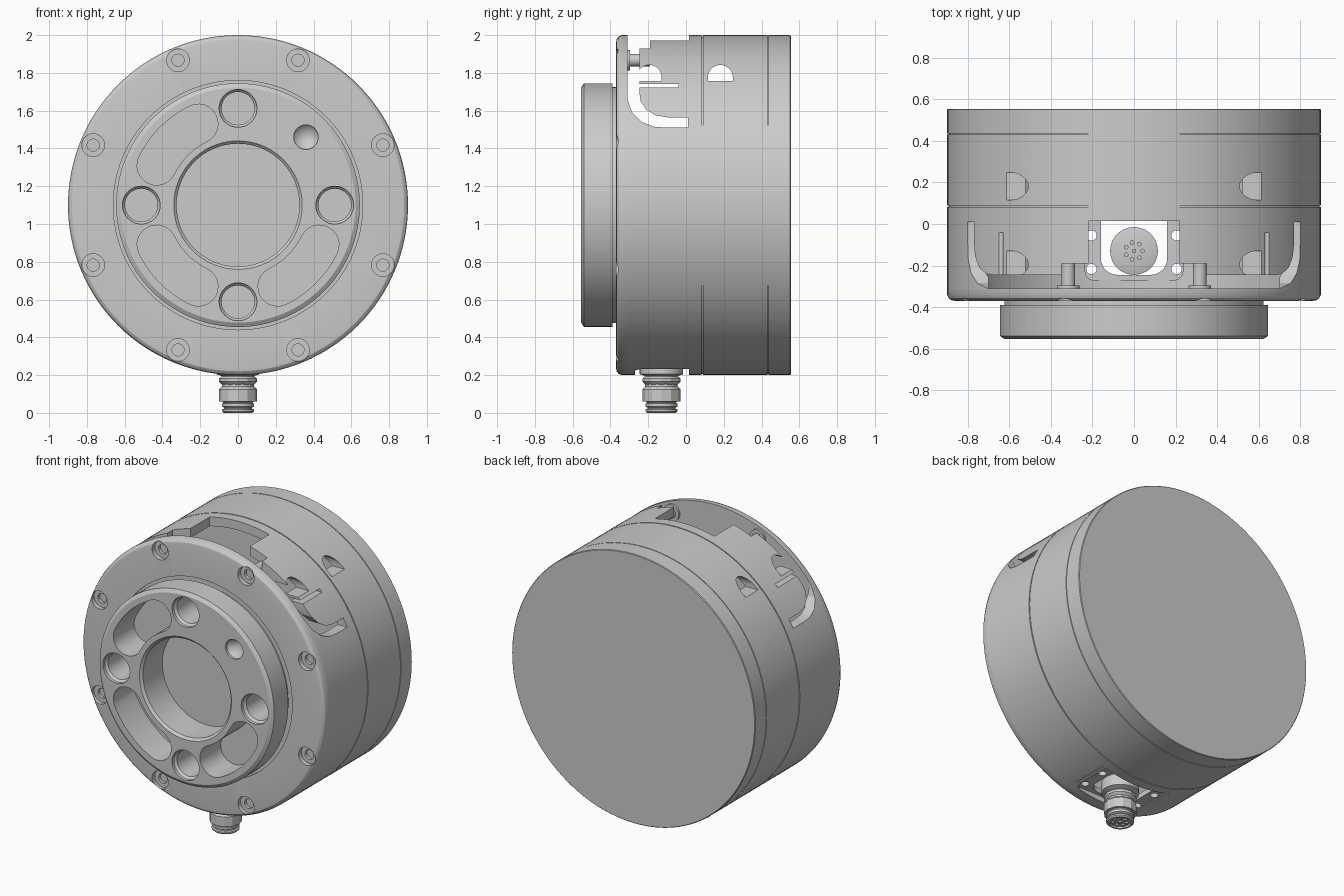
import bpy, bmesh
from math import sin, cos, pi, radians
from mathutils import Vector

if "Cube" in bpy.data.objects:
    bpy.data.objects.remove(bpy.data.objects["Cube"])

CZ = 1.1   # height of the main axis


def finish(name, bm):
    bmesh.ops.remove_doubles(bm, verts=bm.verts, dist=1e-5)
    bmesh.ops.recalc_face_normals(bm, faces=bm.faces)
    me = bpy.data.meshes.new(name)
    bm.to_mesh(me)
    bm.free()
    ob = bpy.data.objects.new(name, me)
    bpy.context.collection.objects.link(ob)
    return ob


def lathe(name, prof, axis='y', at=(0, 0, CZ), seg=128):
    """Closed profile of (position along axis, radius) turned round an axis."""
    bm = bmesh.new()
    o = Vector(at)
    rings = []
    for i in range(seg):
        a = 2 * pi * i / seg
        rings.append([bm.verts.new(o + (Vector((r * cos(a), t, r * sin(a))) if axis == 'y'
                                        else Vector((r * cos(a), r * sin(a), t)))) for t, r in prof])
    n = len(prof)
    for i in range(seg):
        A, B = rings[i], rings[(i + 1) % seg]
        for j in range(n):
            k = (j + 1) % n
            if prof[j][1] > 0 or prof[k][1] > 0:
                bm.faces.new((A[j], A[k], B[k], B[j]))
    return finish(name, bm)


def rod(name, r, lo, hi, axis='y', at=(0, 0, CZ), seg=32):
    return lathe(name, [(lo, 0), (lo, r), (hi, r), (hi, 0)], axis, at, seg)


def prism(name, pts, lo, hi, plane):
    """2D outline in a plane, extruded along the remaining axis."""
    put = {'xz': lambda p, t: (p[0], t, p[1]),
           'yz': lambda p, t: (t, p[0], p[1]),
           'xy': lambda p, t: (p[0], p[1], t)}[plane]
    bm = bmesh.new()
    A = [bm.verts.new(put(p, lo)) for p in pts]
    B = [bm.verts.new(put(p, hi)) for p in pts]
    bm.faces.new(A)
    bm.faces.new(B)
    for i in range(len(pts)):
        j = (i + 1) % len(pts)
        bm.faces.new((A[i], A[j], B[j], B[i]))
    return finish(name, bm)


def cut(ob, cutters):
    bpy.context.view_layer.objects.active = ob
    for c in cutters:
        m = ob.modifiers.new('cut', 'BOOLEAN')
        m.operation, m.solver, m.object = 'DIFFERENCE', 'EXACT', c
        bpy.ops.object.modifier_apply(modifier=m.name)
        bpy.data.objects.remove(c)


def polar(r, deg):
    return r * cos(radians(deg)), CZ + r * sin(radians(deg))


def arc(cx, cy, r, a0, a1, n):
    return [(cx + r * cos(radians(a0 + (a1 - a0) * i / n)),
             cy + r * sin(radians(a0 + (a1 - a0) * i / n))) for i in range(n + 1)]


def kidney(mid, half=19, r=0.479, w=0.104):
    a0, a1 = mid - half, mid + half
    return (arc(0, CZ, r + w, a0, a1, 12) + arc(*polar(r, a1), w, a1, a1 + 180, 12)[1:]
            + arc(0, CZ, r - w, a1, a0, 12)[1:] + arc(*polar(r, a0), w, a0 + 180, a0 + 360, 12)[1:-1])


# Front plate: flange, hub and central bore
plate = lathe('front_plate', [
    (-.31, 0), (-.31, .9), (-.34, .9), (-.357, .893), (-.367, .88), (-.37, .862), (-.37, .66),
    (-.36, .66), (-.36, .625), (-.39, .625), (-.39, .645), (-.54, .645), (-.555, .622),
    (-.555, .34), (-.54, .325), (-.335, .325), (-.335, 0)])
cutters = []
for a in (135, 225, 315):                       # kidney pockets
    cutters.append(prism('c', kidney(a), -.7, -.335, 'xz'))
for a in (0, 90, 180, 270):                     # round pockets
    x, z = polar(.512, a)
    cutters.append(lathe('c', [(-.6, 0), (-.6, .1), (-.535, .1), (-.52, .087), (-.335, .087), (-.335, 0)],
                         'y', (x, 0, z), 40))
x, z = polar(.509, 45)                          # conical dimple
cutters.append(lathe('c', [(-.6, 0), (-.6, .065), (-.54, .065), (-.47, 0)], 'y', (x, 0, z), 32))
for k in range(8):                              # counterbored bolt holes
    x, z = polar(.83, 22.5 + 45 * k)
    cutters.append(lathe('c', [(-.45, 0), (-.45, .06), (-.34, .06), (-.34, .032), (-.32, .032), (-.32, 0)],
                         'y', (x, 0, z), 32))
cut(plate, cutters)

# Side shell with seam groove and window openings
shell = lathe('side_shell', [
    (-.31, .84), (-.31, .9), (.082, .9), (.082, .893), (.089, .893), (.089, .9),
    (.432, .9), (.432, .893), (.436, .893), (.436, .84)])
top_half = [(.22, .015), (.22, -.19), (.35, -.19), (.35, -.245), (.7, -.245), (.7, -.34)]
hook = [(-.34, 1.75), (-.31, 1.66), (-.285, 1.59), (-.235, 1.54), (-.17, 1.515), (-.1, 1.51), (.01, 1.51),
        (.01, 1.565), (-.1, 1.565), (-.16, 1.575), (-.21, 1.605), (-.24, 1.65), (-.25, 1.72), (-.25, 1.79), (-.34, 1.79)]
thin = [(-.27, 1.722), (-.04, 1.722), (-.04, 1.741), (-.27, 1.741)]
cutters = [prism('c', top_half + [(-x, y) for x, y in reversed(top_half)], 1.5, 2.2, 'xy')]
for outline in (hook, thin):
    cutters.append(prism('c', outline, -1.1, 1.1, 'yz'))
for y in (-.195, .182):                         # D-shaped windows
    cutters.append(prism('c', [(y - .066, 1.757), (y + .066, 1.757)] + arc(y, 1.776, .066, 0, 180, 16),
                         -1.1, 1.1, 'yz'))
port = [(.235, .015), (-.235, .015)] + arc(-.195, -.23, .04, 180, 270, 5) + arc(.195, -.23, .04, 270, 360, 5)
cutters.append(prism('c', port, 0, .6, 'xy'))
cut(shell, cutters)

# Rear cap closing the shell
cap = lathe('rear_cap', [(.43, 0), (.43, .893), (.437, .893), (.437, .9), (.551, .9), (.555, .896), (.555, 0)])

# Connector mounting pad with a U opening and four screw holes
u = arc(-.08, -.165, .08, 180, 270, 8) + arc(.08, -.165, .08, 270, 360, 8)
pad = prism('connector_pad', [(.26, .015), (-.26, .015)] + arc(-.22, -.235, .04, 180, 270, 5)
            + arc(.22, -.235, .04, 270, 360, 5), .237, .27, 'xy')
cutters = [prism('c', [(.16, .1), (-.16, .1)] + u, .1, .5, 'xy')]
for x in (-.205, .205):
    for y in (-.055, -.217):
        cutters.append(rod('c', .025, .1, .5, 'z', (x, y, 0), 20))
cut(pad, cutters)

# Connector: flange, coupling nut, threaded tip with recessed socket
C = (0, -.13, 0)
parts = [lathe('connector_body', [
    (.29, 0), (.29, .08), (.28, .115), (.205, .115), (.195, .085), (.062, .085), (.052, .076), (.05, .085),
    (.034, .085), (.028, .074), (.022, .074), (.018, .085), (.008, .085), (0, .076),
    (0, .064), (.012, .062), (.012, 0)], 'z', C, 48)]
parts.append(lathe('connector_nut', [
    (.06, .08), (.06, .1), (.125, .1), (.14, .086), (.15, .086), (.165, .1), (.182, .1), (.192, .09), (.192, .08)],
    'z', C, 12))
for k in range(8):                              # contact pins, seven round one
    r = .042 if k < 7 else 0
    x, y = r * cos(2 * pi * k / 7), -.13 + r * sin(2 * pi * k / 7)
    parts.append(rod('contact_pin', .011, .002, .3, 'z', (x, y, 0), 12))

# Flange screws seen through the top opening
for side in (-1, 1):
    parts.append(lathe('flange_screw', [(-.32, 0), (-.32, .055), (-.296, .055), (-.296, .033), (-.19, .033), (-.19, 0)],
                       'y', (side * .317, 0, 1.867), 32))

bpy.ops.object.select_all(action='DESELECT')
for ob in [plate, shell, cap, pad] + parts:
    ob.select_set(True)
bpy.context.view_layer.objects.active = plate
bpy.ops.object.shade_smooth_by_angle(angle=radians(25))
